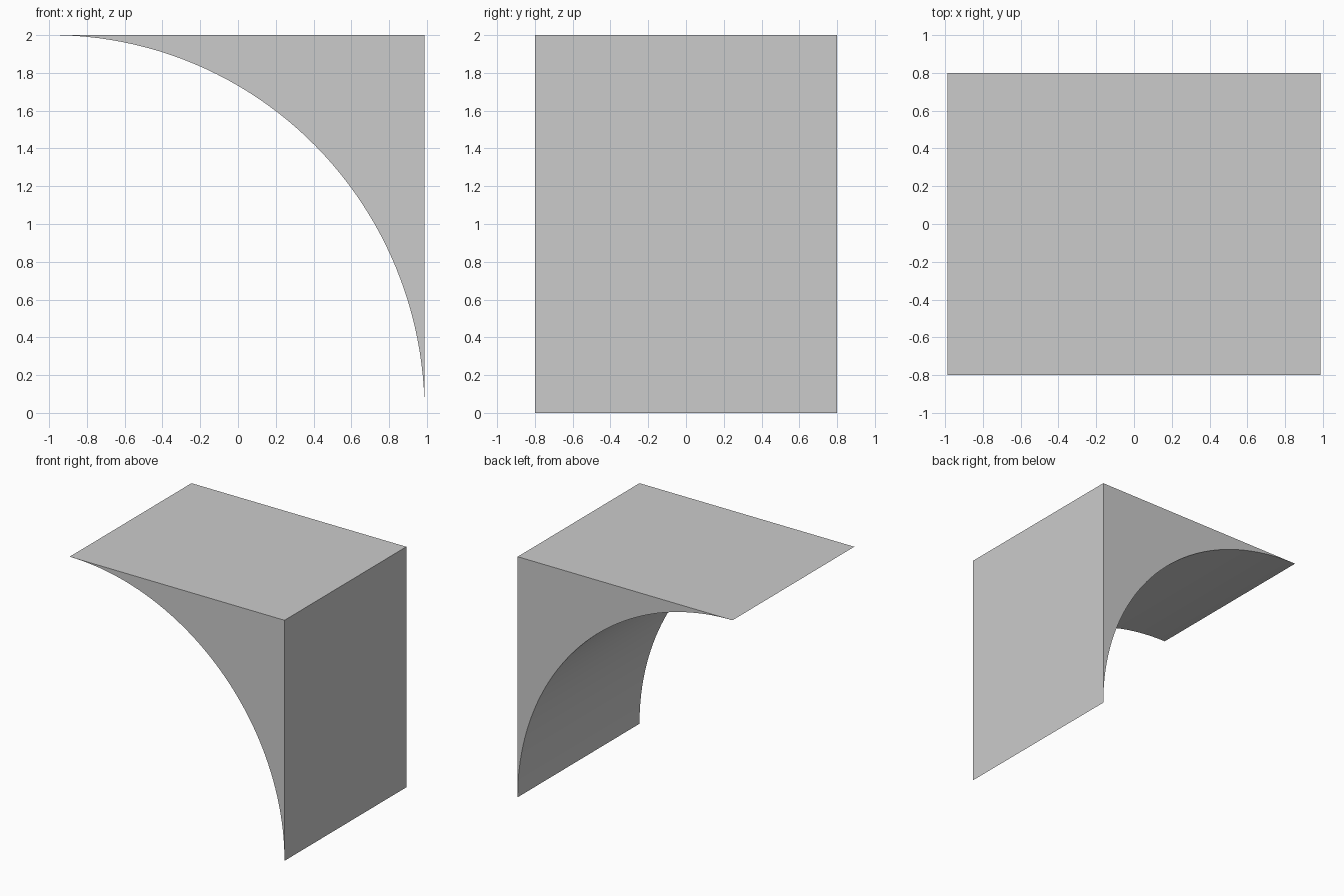
import bpy, bmesh, math

if "Cube" in bpy.data.objects:
    bpy.data.objects.remove(bpy.data.objects["Cube"])

HALF_X, HALF_Y, HEIGHT = 0.988, 0.8, 2.0
SEGMENTS = 48

# Profile: quarter arc from the left tip to the bottom tip, closed by the outer corner
profile = []
for i in range(SEGMENTS + 1):
    a = math.pi / 2 * (1 - i / SEGMENTS)
    profile.append((-HALF_X + 2 * HALF_X * math.cos(a), HEIGHT * math.sin(a)))
profile.append((HALF_X, HEIGHT))

# Extrude the profile along y
bm = bmesh.new()
front = bm.faces.new([bm.verts.new((x, -HALF_Y, z)) for x, z in profile])
result = bmesh.ops.extrude_face_region(bm, geom=[front], use_keep_orig=True)
moved = [v for v in result["geom"] if isinstance(v, bmesh.types.BMVert)]
bmesh.ops.translate(bm, verts=moved, vec=(0, 2 * HALF_Y, 0))
bmesh.ops.recalc_face_normals(bm, faces=bm.faces)
mesh = bpy.data.meshes.new("arch_corner_block")
bm.to_mesh(mesh)
bm.free()

block = bpy.data.objects.new("arch_corner_block", mesh)
bpy.context.collection.objects.link(block)

# Smooth arch underside with sharp outer edges
bpy.context.view_layer.objects.active = block
block.select_set(True)
bpy.ops.object.shade_smooth_by_angle(angle=math.radians(30))
